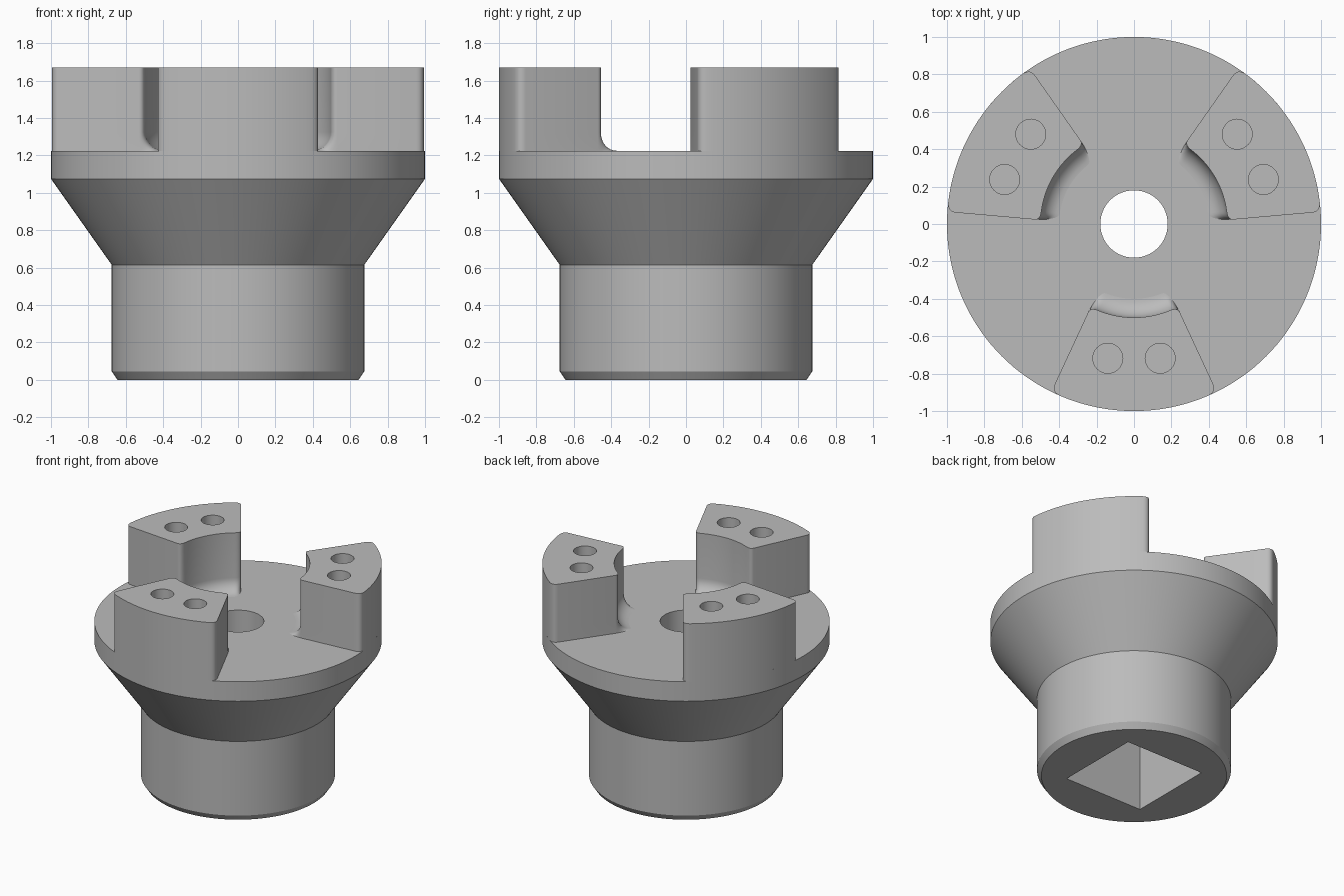
import bpy, bmesh
from math import pi, sin, cos, atan2, radians
from mathutils import Matrix, Vector

cube = bpy.data.objects.get("Cube")
if cube:
    bpy.data.objects.remove(cube, do_unlink=True)

FLANGE_TOP, TAB_TOP = 1.225, 1.67

steel = bpy.data.materials.new("plain_grey_steel")
steel.use_nodes = True
GREY = (0.5, 0.5, 0.5, 1)
steel.diffuse_color = GREY
steel.node_tree.nodes["Principled BSDF"].inputs["Base Color"].default_value = GREY


def make_object(name, bm):
    bmesh.ops.recalc_face_normals(bm, faces=bm.faces)
    mesh = bpy.data.meshes.new(name)
    bm.to_mesh(mesh)
    bm.free()
    mesh.materials.append(steel)
    ob = bpy.data.objects.new(name, mesh)
    bpy.context.collection.objects.link(ob)
    return ob


def activate(ob):
    bpy.ops.object.select_all(action='DESELECT')
    ob.select_set(True)
    bpy.context.view_layer.objects.active = ob


def cut(ob, cutter):
    """Subtract the cutter, remove it and smooth the round faces."""
    cutter.hide_render = True
    mod = ob.modifiers.new("cut", 'BOOLEAN')
    mod.operation, mod.solver, mod.object = 'DIFFERENCE', 'EXACT', cutter
    activate(ob)
    bpy.ops.object.modifier_apply(modifier=mod.name)
    bpy.data.objects.remove(cutter, do_unlink=True)
    bpy.ops.object.shade_smooth_by_angle(angle=radians(28))


# Turned body: chamfered shank, cone, flange and through bore
profile = [(0.18, 0), (0.645, 0), (0.675, 0.045), (0.675, 0.615),
           (1, 1.075), (1, FLANGE_TOP), (0.18, FLANGE_TOP)]
bm = bmesh.new()
ring = [bm.verts.new((r, 0, z)) for r, z in profile]
edges = [bm.edges.new((a, b)) for a, b in zip(ring, ring[1:] + ring[:1])]
bmesh.ops.spin(bm, geom=ring + edges, cent=(0, 0, 0), axis=(0, 0, 1),
               angle=2 * pi, steps=144, use_merge=True)
bmesh.ops.remove_doubles(bm, verts=bm.verts, dist=1e-4)
body = make_object("body", bm)

# Square drive socket in the underside
bm = bmesh.new()
bmesh.ops.create_cube(bm, size=1, matrix=Matrix.Translation((0, 0, 0.25))
                      @ Matrix.Diagonal((0.666, 0.666, 0.8, 1)))
cut(body, make_object("socket_cutter", bm))


# Half outline of the front tab: (point, amount of base fillet)
def rounded(p0, corner, p1, steps=8):
    p0, c, p1 = Vector(p0), Vector(corner), Vector(p1)
    return [p0 * (1 - t) ** 2 + c * 2 * t * (1 - t) + p1 * t * t
            for t in (i / steps for i in range(steps + 1))]


def arc(radius, a0, a1, steps):
    return [Vector((radius * sin(a), -radius * cos(a)))
            for a in (a0 + (a1 - a0) * i / steps for i in range(steps))]


outer_end, inner_end = (0.40, -0.9165), (0.185, -0.4645)
half = [(p, 0) for p in arc(1, 0, atan2(outer_end[0], -outer_end[1]), 12)]
half += [(p, 0) for p in rounded(outer_end, (0.441, -0.895), (0.423, -0.855))]
inner_corner = rounded((0.245, -0.472), (0.231, -0.443), inner_end)
half += [(p, sin(pi / 2 * i / 8)) for i, p in enumerate(inner_corner)]
half += [(p, 1) for p in
         arc(0.5, atan2(inner_end[0], -inner_end[1]), 0, 10)[1:]]
half.append((Vector((0, -0.5)), 1))
outline = half + [(Vector((-p.x, p.y)), w) for p, w in half[-2:0:-1]]

# Tab: stacked outlines, flaring towards the axis in a concave base fillet
FILLET = 0.1
levels = [(FLANGE_TOP + FILLET * (1 - cos(a)), FILLET * (1 - sin(a)))
          for a in (pi / 2 * i / 8 for i in range(9))] + [(TAB_TOP, 0)]
bm = bmesh.new()
loops = []
for z, flare in levels:
    loops.append([bm.verts.new((*(p * (1 - flare * w / p.length)), z))
                  for p, w in outline])
for low, high in zip(loops, loops[1:]):
    for i in range(len(low)):
        bm.faces.new((low[i - 1], low[i], high[i], high[i - 1]))
bm.faces.new(loops[0])
bm.faces.new(loops[-1])
front_tab = make_object("front_tab", bm)

# Pair of blind holes in the tab
bm = bmesh.new()
for x in (-0.14, 0.14):
    bmesh.ops.create_cone(bm, cap_ends=True, segments=40, radius1=0.08,
                          radius2=0.08, depth=0.6,
                          matrix=Matrix.Translation((x, -0.718, TAB_TOP)))
cut(front_tab, make_object("hole_cutter", bm))

# Two more tabs around the axis
for name, angle in (("back_left_tab", 120), ("back_right_tab", 240)):
    tab = bpy.data.objects.new(name, front_tab.data)
    tab.rotation_euler.z = radians(angle)
    bpy.context.collection.objects.link(tab)
